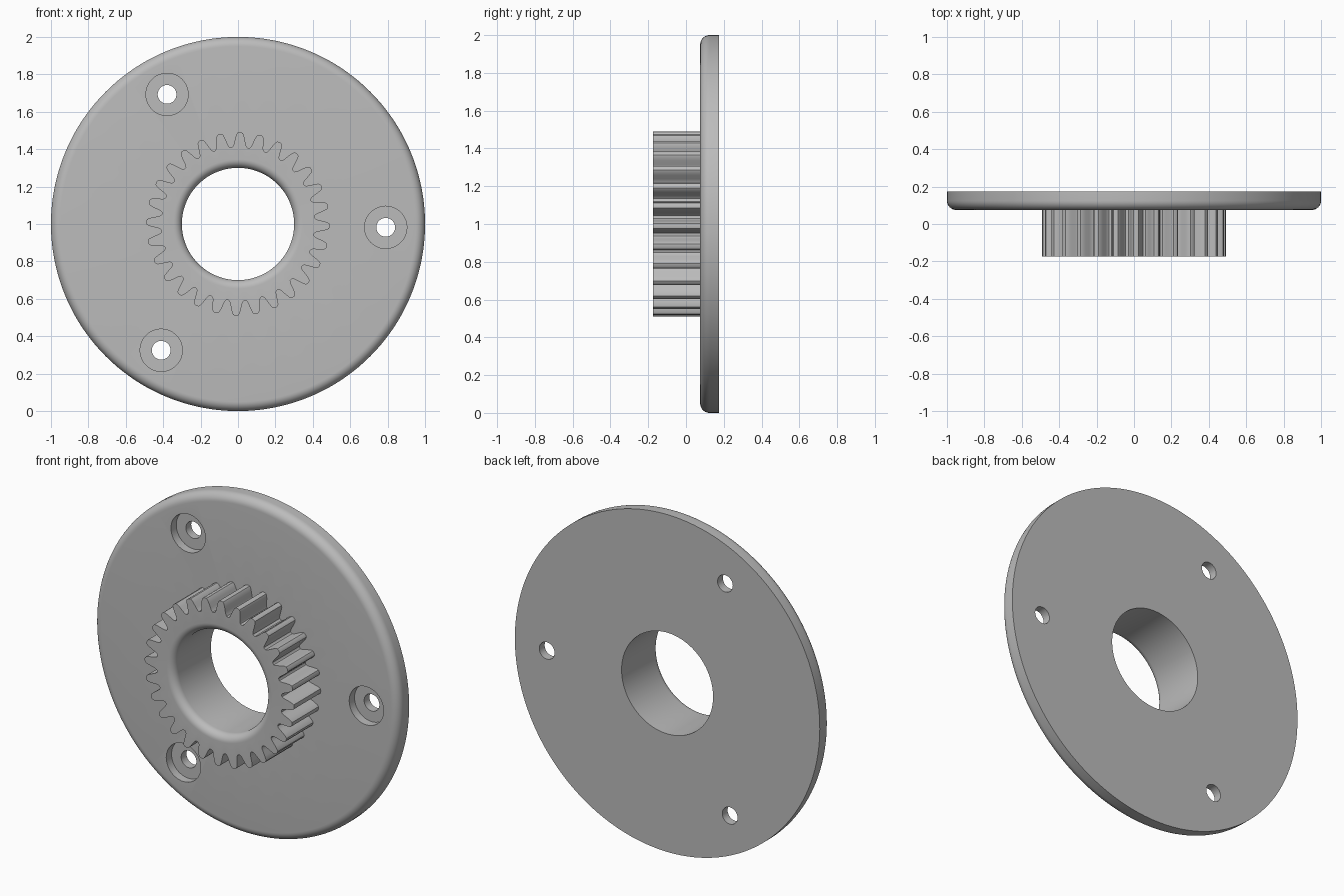
import bpy, bmesh
from math import sin, cos, pi, radians

if "Cube" in bpy.data.objects:
    bpy.data.objects.remove(bpy.data.objects["Cube"])

TEETH = 28
TURN = radians(-1.3)                       # teeth and screw holes share this offset
FRONT, FACE, BACK = -0.175, 0.075, 0.175   # gear front, plate front, plate back
BORE, BORE_FILLET, RIM_FILLET = 0.30, 0.045, 0.05

# One tooth as (fraction of pitch, radius), from valley to valley
HALF = [(-0.5, 0.41), (-0.42, 0.412), (-0.355, 0.42), (-0.305, 0.435),
        (-0.24, 0.46), (-0.18, 0.479), (-0.12, 0.488)]
TOOTH = HALF + [(0, 0.491)] + [(-f, r) for f, r in reversed(HALF[1:])]
SPOKES = [((t + f) * 2 * pi / TEETH + TURN, r) for t in range(TEETH) for f, r in TOOTH]

grey = bpy.data.materials.new("light grey")
grey.use_nodes = True
colour = (0.5, 0.5, 0.5, 1)
grey.diffuse_color = colour
grey.node_tree.nodes["Principled BSDF"].inputs["Base Color"].default_value = colour


def ring(y, radius=None):
    """Circle of the given radius, or the toothed outline if none is given."""
    return [((radius or r) * cos(a), y, 1 + (radius or r) * sin(a)) for a, r in SPOKES]


def loft(name, rings):
    """Closed solid made by joining each ring to the next and the last to the first."""
    bm = bmesh.new()
    loops = [[bm.verts.new(p) for p in pts] for pts in rings]
    for k, low in enumerate(loops):
        high = loops[(k + 1) % len(loops)]
        for i in range(len(low)):
            j = (i + 1) % len(low)
            bm.faces.new((low[i], low[j], high[j], high[i]))
    bmesh.ops.recalc_face_normals(bm, faces=bm.faces)
    mesh = bpy.data.meshes.new(name)
    bm.to_mesh(mesh)
    bm.free()
    obj = bpy.data.objects.new(name, mesh)
    bpy.context.collection.objects.link(obj)
    mesh.materials.append(grey)
    return obj


# Flange, gear and bore as a single solid
arc = [i * pi / 16 for i in range(9)]
rim = [ring(FACE + RIM_FILLET * (1 - sin(a)), 1 - RIM_FILLET * (1 - cos(a))) for a in arc]
mouth = [ring(FRONT + BORE_FILLET * (1 - cos(a)), BORE + BORE_FILLET * (1 - sin(a))) for a in arc]
body = loft("flanged_gear",
            [ring(BACK, 1)] + rim + [ring(FACE), ring(FRONT)] + mouth + [ring(BACK, BORE)])


def cut(radius, y0, y1, angle):
    """Bore a round hole along y at one screw position."""
    bpy.ops.mesh.primitive_cylinder_add(
        vertices=48, radius=radius, depth=y1 - y0, rotation=(pi / 2, 0, 0),
        location=(0.79 * cos(angle), (y0 + y1) / 2, 1 + 0.79 * sin(angle)))
    cutter = bpy.context.object
    cutter.name = "hole_cutter"
    cutter.hide_render = True
    cutter.data.materials.append(grey)
    mod = body.modifiers.new("hole", 'BOOLEAN')
    mod.operation, mod.solver, mod.object = 'DIFFERENCE', 'EXACT', cutter
    bpy.ops.object.select_all(action='DESELECT')
    bpy.context.view_layer.objects.active = body
    body.select_set(True)
    bpy.ops.object.modifier_apply(modifier=mod.name)
    bpy.data.objects.remove(cutter)


# Three counterbored screw holes
for n in range(3):
    angle = TURN + n * 2 * pi / 3
    cut(0.113, FACE - 0.05, FACE + 0.05, angle)
    cut(0.05, FACE - 0.05, BACK + 0.05, angle)

bpy.ops.object.shade_smooth_by_angle(angle=radians(30))
